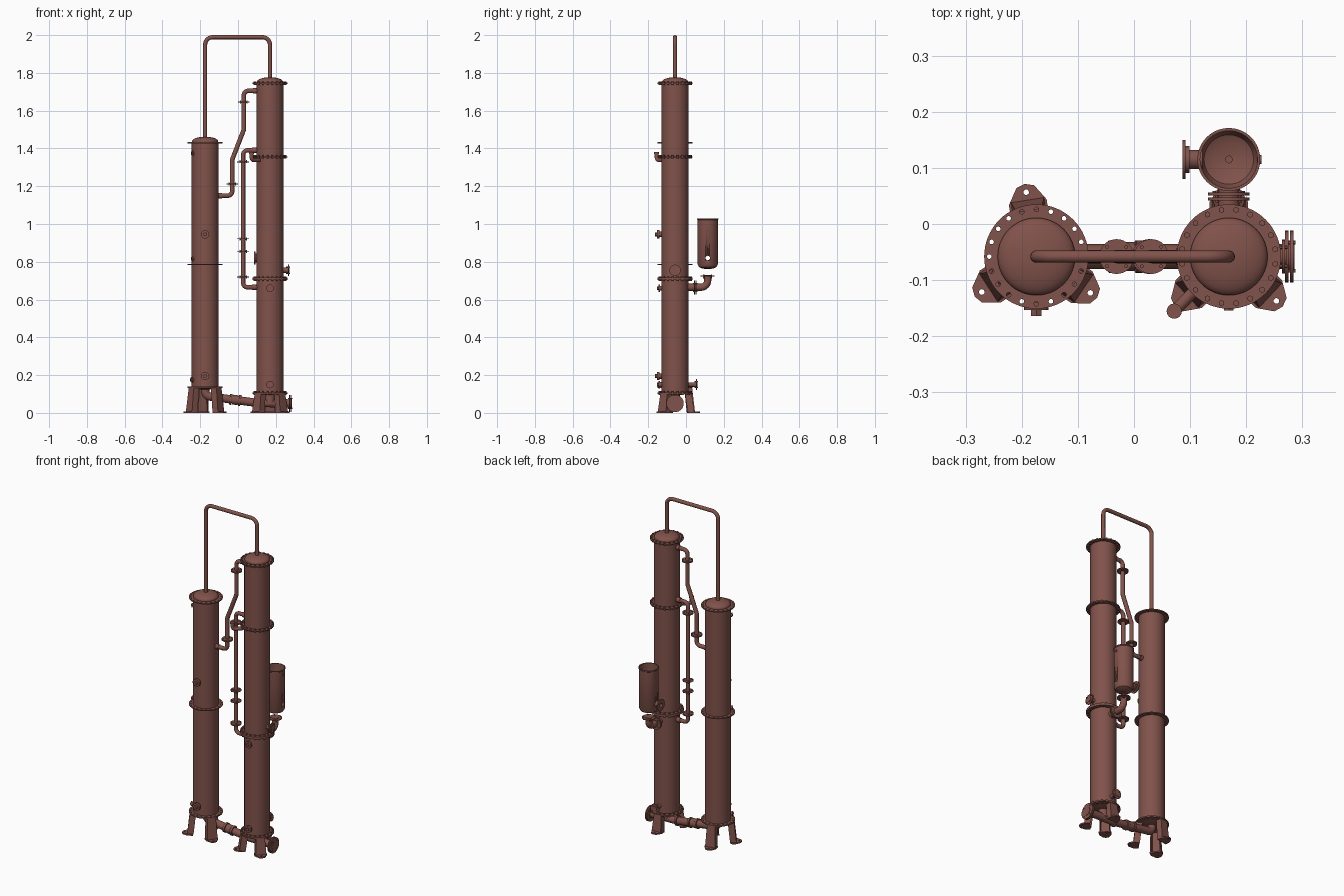
import bpy, bmesh
from math import sin, cos, pi, radians, tan
from mathutils import Vector as V, Matrix

if "Cube" in bpy.data.objects:
    bpy.data.objects.remove(bpy.data.objects["Cube"])

mat = bpy.data.materials.new("red_brown_metal")
mat.diffuse_color = (0.22, 0.085, 0.07, 1)
mat.use_nodes = True
mat.node_tree.nodes["Principled BSDF"].inputs["Base Color"].default_value = mat.diffuse_color
LX, RX, CY = -0.174, 0.169, -0.058      # column centres
X, Y, Z = V((1, 0, 0)), V((0, 1, 0)), V((0, 0, 1))


def finish(ob, angle=35):
    ob.data.materials.clear()
    ob.data.materials.append(mat)
    bpy.ops.object.select_all(action='DESELECT')
    bpy.context.view_layer.objects.active = ob
    ob.select_set(True)
    bpy.ops.object.shade_smooth_by_angle(angle=radians(angle))
    return ob


def from_bm(name, bm):
    bmesh.ops.recalc_face_normals(bm, faces=bm.faces)
    me = bpy.data.meshes.new(name)
    bm.to_mesh(me)
    bm.free()
    ob = bpy.data.objects.new(name, me)
    bpy.context.collection.objects.link(ob)
    return finish(ob)


def add_cyl(bm, a, b, r, n=32, r2=None):
    a, b = V(a), V(b)
    rot = Z.rotation_difference(b - a).to_matrix().to_4x4()
    bmesh.ops.create_cone(bm, cap_ends=True, segments=n, radius1=r, radius2=r if r2 is None else r2,
                          depth=(b - a).length, matrix=Matrix.Translation((a + b) / 2) @ rot)


def lathe(name, x, y, prof, n=64):
    bm = bmesh.new()
    vs = [bm.verts.new((x + r, y, z)) for r, z in prof]
    es = [bm.edges.new(p) for p in zip(vs, vs[1:])]
    bmesh.ops.spin(bm, geom=vs + es, cent=(x, y, 0), axis=Z, angle=2 * pi, steps=n)
    bmesh.ops.remove_doubles(bm, verts=bm.verts, dist=1e-5)
    return from_bm(name, bm)


def curve_ob(name, splines, dim, **kw):
    cu = bpy.data.curves.new(name, 'CURVE')
    cu.dimensions = dim
    for k, v in kw.items():
        setattr(cu, k, v)
    for pts in splines:
        s = cu.splines.new('POLY')
        s.points.add(len(pts) - 1)
        for p, c in zip(s.points, pts):
            p.co = (*c, 1)
        s.use_cyclic_u = dim == '2D'
    ob = bpy.data.objects.new(name, cu)
    bpy.context.collection.objects.link(ob)
    bpy.ops.object.select_all(action='DESELECT')
    bpy.context.view_layer.objects.active = ob
    ob.select_set(True)
    bpy.ops.object.convert(target='MESH')
    return finish(bpy.context.view_layer.objects.active)


def pipe(name, pts, r, bend):
    pts = [V(p) for p in pts]
    out = [pts[0]]
    for a, b, c in zip(pts, pts[1:], pts[2:]):      # rounded corners
        u, w = (a - b).normalized(), (c - b).normalized()
        half = u.angle(w) / 2
        d = bend / tan(half)
        centre = b + (u + w).normalized() * bend / sin(half)
        s, e = b + u * d - centre, b + w * d - centre
        out += [centre + s.slerp(e, i / 8).normalized() * bend for i in range(9)]
    return curve_ob(name, [out + [pts[-1]]], '3D', bevel_depth=r, bevel_resolution=6, use_fill_caps=True)


def circle(cx, cy, r, n):
    return [(cx + r * cos(2 * pi * i / n), cy + r * sin(2 * pi * i / n), 0) for i in range(n)]


def column_flange(name, x, z, t, bolts):
    holes = [circle(.084 * cos(a), .084 * sin(a), .0042, 10) for a in [2 * pi * i / 20 for i in range(20)]]
    ob = curve_ob(name, [circle(0, 0, .093, 64)] + ([] if bolts else holes), '2D', fill_mode='BOTH', extrude=t / 2)
    ob.location = (x, CY, z)
    if bolts:
        bm = bmesh.new()
        for i in range(20):
            a = 2 * pi * (i + .5) / 20
            bx, by = x + .084 * cos(a), CY + .084 * sin(a)
            add_cyl(bm, (bx, by, z - t / 2 - .006), (bx, by, z + t / 2 + .006), .0055, 6)
        from_bm(name + "_bolts", bm)


def pipe_flange(name, p, axis, r, t=.005, pair=True, bolts=4):
    bm, p = bmesh.new(), V(p)
    gap = .0015 if pair else 0
    for s in ((-1, 1) if pair else (1,)):
        add_cyl(bm, p + axis * s * gap, p + axis * s * (gap + t), r)
    add_cyl(bm, p - axis * t * 1.6, p + axis * t * 1.6, r * .55)
    side = X if abs(axis.x) < .5 else Y
    for i in range(bolts):
        q = p + Matrix.Rotation(2 * pi * (i + .5) / bolts, 3, axis) @ side * r * .78
        add_cyl(bm, q - axis * (t + .005), q + axis * (t + .005), .0035, 6)
    return from_bm(name, bm)


def boss(name, x, z, deg, r=.018, length=.03):
    d = V((cos(radians(deg)), sin(radians(deg)), 0))
    c, bm = V((x, CY, z)), bmesh.new()
    add_cyl(bm, c + d * .06, c + d * (.071 + length * .5), r * .65, 24)
    add_cyl(bm, c + d * (.071 + length * .3), c + d * (.071 + length * .7), r, 24)
    add_cyl(bm, c + d * (.071 + length * .7), c + d * (.071 + length), r * .5, 6)
    from_bm(name, bm)


def leg(name, x, deg, h):
    # foot pad with bolt hole
    pad = curve_ob(name + "_pad", [[(.07, -.034, 0), (.098, -.034, 0), (.126, -.016, 0), (.131, 0, 0), (.126, .016, 0),
                                    (.098, .034, 0), (.07, .034, 0)], circle(.116, 0, .005, 12)],
                   '2D', fill_mode='BOTH', extrude=.004)
    pad.location, pad.rotation_euler.z = (x, CY, .004), radians(deg)
    # channel-shaped upright, leaning outward
    bm = bmesh.new()
    sec = [(0, -.03), (0, .03), (-.035, .03), (-.035, .025), (-.005, .025), (-.005, -.025), (-.035, -.025), (-.035, -.03)]
    lo = [bm.verts.new((.102 + a, b, .006)) for a, b in sec]
    hi = [bm.verts.new((.088 + a, b * .8, h)) for a, b in sec]
    for i in range(8):
        bm.faces.new((lo[i], lo[i - 1], hi[i - 1], hi[i]))
    bm.faces.new(lo)
    bm.faces.new(hi)
    ob = from_bm(name, bm)
    ob.location, ob.rotation_euler.z = (x, CY, 0), radians(deg)


# columns with domed ends, flanges and legs
for side, x, z0, z1, mids, degs in (("left", LX, .135, 1.43, [(.785, .006)], (99, 213, 326)),
                                    ("right", RX, .105, 1.745, [(.71, .014), (1.355, .006)], (90, 223, 317))):
    dome = [(.069 * cos(a), z1 + .008 + .024 * sin(a)) for a in [pi / 2 * i / 8 for i in range(8)]]
    lathe(side + "_column", x, CY, [(0, z0 - .012), (.04, z0 - .009), (.071, z0), (.071, z1), (.069, z1 + .002)]
          + dome + [(0, z1 + .032)])
    for i, (z, t) in enumerate([(z0, .008)] + mids + [(z1, .006)]):
        column_flange(f"{side}_flange_{i}", x, z, t, side == "right")
    for i, d in enumerate(degs):
        leg(f"{side}_leg_{i}", x, d, z0 - .003)

# overhead vapour pipe
pipe("overhead_pipe", [(LX, CY, 1.45), (LX, CY, 1.989), (RX, CY, 1.989), (RX, CY, 1.765)], .011, .04)
# crossover pipe between the columns
pipe("crossover_pipe", [(.11, CY, 1.705), (.031, CY, 1.705), (.031, CY, 1.5), (-.031, CY, 1.34),
                        (-.031, CY, 1.15), (-.11, CY, 1.15)], .012, .024)
pipe_flange("crossover_flange_top", (.031, CY, 1.645), Z, .031, .003)
pipe_flange("crossover_flange_low", (-.031, CY, 1.213), Z, .031, .003)
# side downpipe
pipe("side_downpipe", [(.11, CY, 1.39), (.027, CY, 1.39), (.027, CY, .665), (.11, CY, .665)], .0115, .024)
for i, z in enumerate((1.33, .92, .855, .72)):
    pipe_flange(f"downpipe_flange_{i}", (.027, CY, z), Z, .031, .0025, pair=i in (0, 3))
# stubs thickening the pipe entries
for n, a, b in (("a", (.075, CY, .665), (.11, CY, .665)), ("b", (.075, CY, 1.39), (.11, CY, 1.39)),
                ("c", (-.085, CY, 1.15), (-.115, CY, 1.15)), ("d", (.08, CY, 1.705), (.11, CY, 1.705))):
    bm = bmesh.new()
    add_cyl(bm, a, b, .0145, 24)
    from_bm("pipe_stub_" + n, bm)

# sloping drain pipe beneath, with union and end flange
pipe("drain_pipe", [(LX, CY, .13), (LX, CY, .09), (.1, CY, .053), (.275, CY, .05)], .022, .03)
pipe("right_drain_neck", [(RX, CY, .11), (RX, CY, .05)], .026, .01)
bm = bmesh.new()
d = V((.274, 0, -.037)).normalized()
for s, l, r in ((-.035, .012, .029), (-.02, .03, .026), (.013, .012, .029), (.1, .012, .029)):
    p = V((-.01, CY, .068)) + d * s
    add_cyl(bm, p, p + d * l, r)
from_bm("drain_union", bm)
pipe_flange("drain_end_flange", (.2765, CY, .05), X, .046, .006)

# right side nozzle and rear bottom nozzle
pipe("side_nozzle", [(.23, CY, .755), (.268, CY, .755)], .014, .01)
pipe_flange("side_nozzle_flange", (.264, CY, .755), X, .03, .005, False)
pipe("rear_nozzle", [(RX, 0, .15), (RX, .06, .15)], .012, .01)
pipe_flange("rear_nozzle_flange", (RX, .054, .15), Y, .029, .005, False)

# front elbow on the diagonal, opening upward
k = V((-.7, -.7, 0))
c = V((RX, CY, 1.338))
pipe("front_elbow", [c + k * .08, c + k * .139, c + k * .139 + Z * .04], .0105, .016)
bm = bmesh.new()
add_cyl(bm, c + k * .139 + Z * .032, c + k * .139 + Z * .042, .0135, 24)
from_bm("front_elbow_rim", bm)

# small fittings on the shells
for i, (x, z, deg, r, l) in enumerate(((LX, .945, 270, .022, .035), (LX, .195, 270, .022, .035), (RX, .66, 270, .02, .025),
                                       (RX, .15, 270, .02, .025), (LX, 1.375, 207, .013, .01), (LX, .815, 207, .013, .01),
                                       (LX, .175, 207, .014, .016))):
    boss(f"fitting_{i}", x, z, deg, r, l)

# open rear vessel with side branch; bored through
VY = .115
vessel = lathe("rear_vessel", RX, VY, [(.006, .762), (.03, .764), (.046, .772), (.054, .788), (.054, 1.022), (.056, 1.024),
                                       (.056, 1.03), (.051, 1.03), (.051, .79), (.044, .776), (.03, .769), (.006, .767), (.006, .762)])
branch = lathe("vessel_branch", 0, 0, [(.012, 0), (.035, 0), (.035, .006), (.024, .006), (.024, .013), (.017, .013),
                                       (.017, .036), (.012, .036), (.012, 0)], 32)
branch.location, branch.rotation_euler.y = (RX - .083, VY, .82), pi / 2
bm = bmesh.new()
add_cyl(bm, (RX - .1, VY, .82), (RX + .1, VY, .82), .012, 24)
cutter = from_bm("vessel_bore_cutter", bm)
mod = vessel.modifiers.new("bore", 'BOOLEAN')
mod.object, mod.operation, mod.solver = cutter, 'DIFFERENCE', 'EXACT'
bpy.context.view_layer.objects.active = vessel
bpy.ops.object.modifier_apply(modifier=mod.name)
bpy.data.objects.remove(cutter)
bm = bmesh.new()
add_cyl(bm, (RX + .05, VY, 1.0), (RX + .058, VY, 1.0), .008, 16)
from_bm("vessel_plug", bm)

# elbow from the column to the vessel
pipe("vessel_elbow", [(RX, 0, .665), (RX, VY, .665), (RX, VY, .727)], .019, .036)
pipe_flange("vessel_elbow_top_flange", (RX, VY, .722), Z, .037, .005, False)
pipe_flange("vessel_elbow_flange", (RX, .049, .665), Y, .037, .006)
